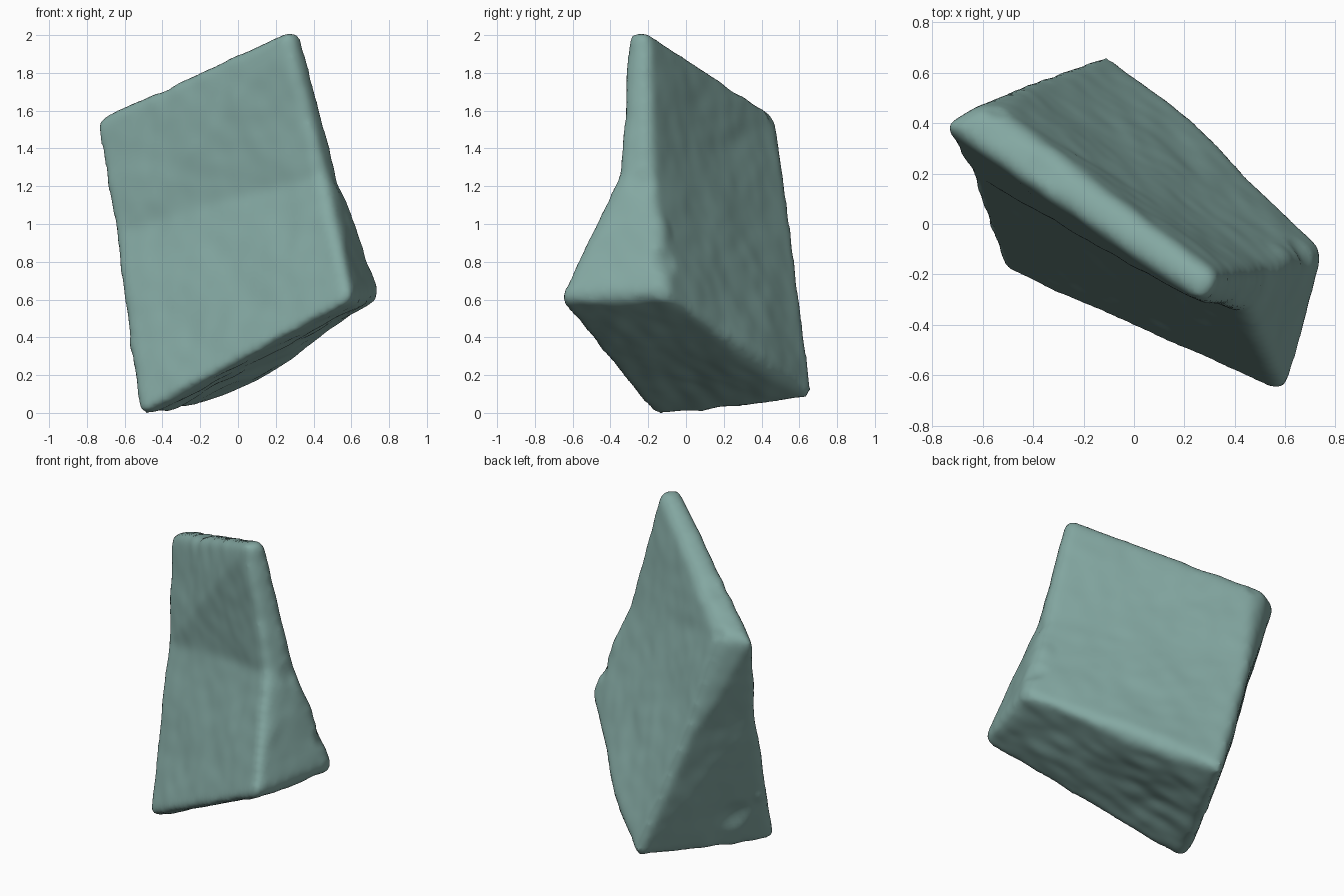
import bpy
import bmesh
from mathutils import Vector, noise

cube = bpy.data.objects.get("Cube")
if cube:
    bpy.data.objects.remove(cube, do_unlink=True)

stone = bpy.data.materials.new("grey_green_stone")
stone.use_nodes = True
colour = (0.23, 0.39, 0.36, 1)
stone.diffuse_color = colour
bsdf = next(n for n in stone.node_tree.nodes if n.type == "BSDF_PRINCIPLED")
bsdf.inputs["Base Color"].default_value = colour
bsdf.inputs["Roughness"].default_value = 0.8

# Three rings: left front, right front, right back, left back
rings = [
    [(-0.535, -0.18, -0.03), (0.61, -0.70, 0.60), (0.77, -0.09, 0.61), (-0.11, 0.695, 0.065)],
    [(-0.67, 0.205, 0.95), (0.46, -0.37, 1.27), (0.55, -0.19, 1.25), (-0.42, 0.58, 0.95)],
    [(-0.785, 0.41, 1.56), (0.26, -0.325, 2.03), (0.34, -0.205, 2.04), (-0.575, 0.475, 1.585)],
]
bm = bmesh.new()
verts = [[bm.verts.new(p) for p in ring] for ring in rings]
bm.faces.new(verts[0][::-1])
bm.faces.new(verts[-1])
for low, high in zip(verts, verts[1:]):
    for i in range(4):
        j = (i + 1) % 4
        bm.faces.new((low[i], low[j], high[j], high[i]))
bmesh.ops.recalc_face_normals(bm, faces=bm.faces)
mesh = bpy.data.meshes.new("rock")
bm.to_mesh(mesh)
bm.free()
rock = bpy.data.objects.new("rock", mesh)
bpy.context.collection.objects.link(rock)

# Worn edges and an even dense surface
bevel = rock.modifiers.new("worn_edges", "BEVEL")
bevel.width = 0.055
bevel.segments = 3
bevel.limit_method = "ANGLE"
bevel.angle_limit = 0.6
remesh = rock.modifiers.new("even_surface", "REMESH")
remesh.mode = "VOXEL"
remesh.voxel_size = 0.022
smooth = rock.modifiers.new("soften", "SMOOTH")
smooth.factor = 0.5
smooth.iterations = 8
bpy.context.view_layer.update()
graph = bpy.context.evaluated_depsgraph_get()
dense = bpy.data.meshes.new_from_object(rock.evaluated_get(graph))
rock.modifiers.clear()
rock.data = dense
bpy.data.meshes.remove(mesh)

# Chips (negative) and lumps (positive): centre, radius, height
marks = [
    ((0.20, 0.33, 0.25), 0.30, 0.03),
    ((-0.42, 0.15, 0.27), 0.09, -0.03),
    ((0.59, -0.12, 0.98), 0.06, 0.01),
    ((0.52, -0.23, 1.22), 0.06, -0.015),
    ((0.66, -0.12, 0.80), 0.06, -0.02),
    ((-0.57, 0.02, 0.36), 0.05, 0.015),
    ((-0.55, 0.43, 1.56), 0.04, -0.015),
    ((-0.35, 0.20, 1.70), 0.08, -0.015),
]
along = (Vector(rings[0][1]) - Vector(rings[0][0])).normalized()

bm = bmesh.new()
bm.from_mesh(dense)
bm.normal_update()
moves = []
for v in bm.verts:
    p, n = v.co, v.normal
    # Broad waves and fine grain
    d = 0.008 * noise.noise(p * 3.5) + 0.004 * noise.noise(p * 9)
    # Layered roughness on the underside
    if n.z < -0.4:
        q = p - along * p.dot(along) * 0.4
        d += 0.008 * noise.noise(q * 10)
    for centre, radius, height in marks:
        r = (p - Vector(centre)).length / radius
        if r < 1.5:
            d += height * (1 - r * r / 2.25) ** 2
    moves.append(n * d)
for v, move in zip(bm.verts, moves):
    v.co += move

# Stand on the ground
floor = min(v.co.z for v in bm.verts)
bmesh.ops.translate(bm, verts=bm.verts, vec=(0, 0, -floor))
bm.to_mesh(dense)
bm.free()

dense.materials.clear()
dense.materials.append(stone)
for poly in dense.polygons:
    poly.use_smooth = True
    poly.material_index = 0
